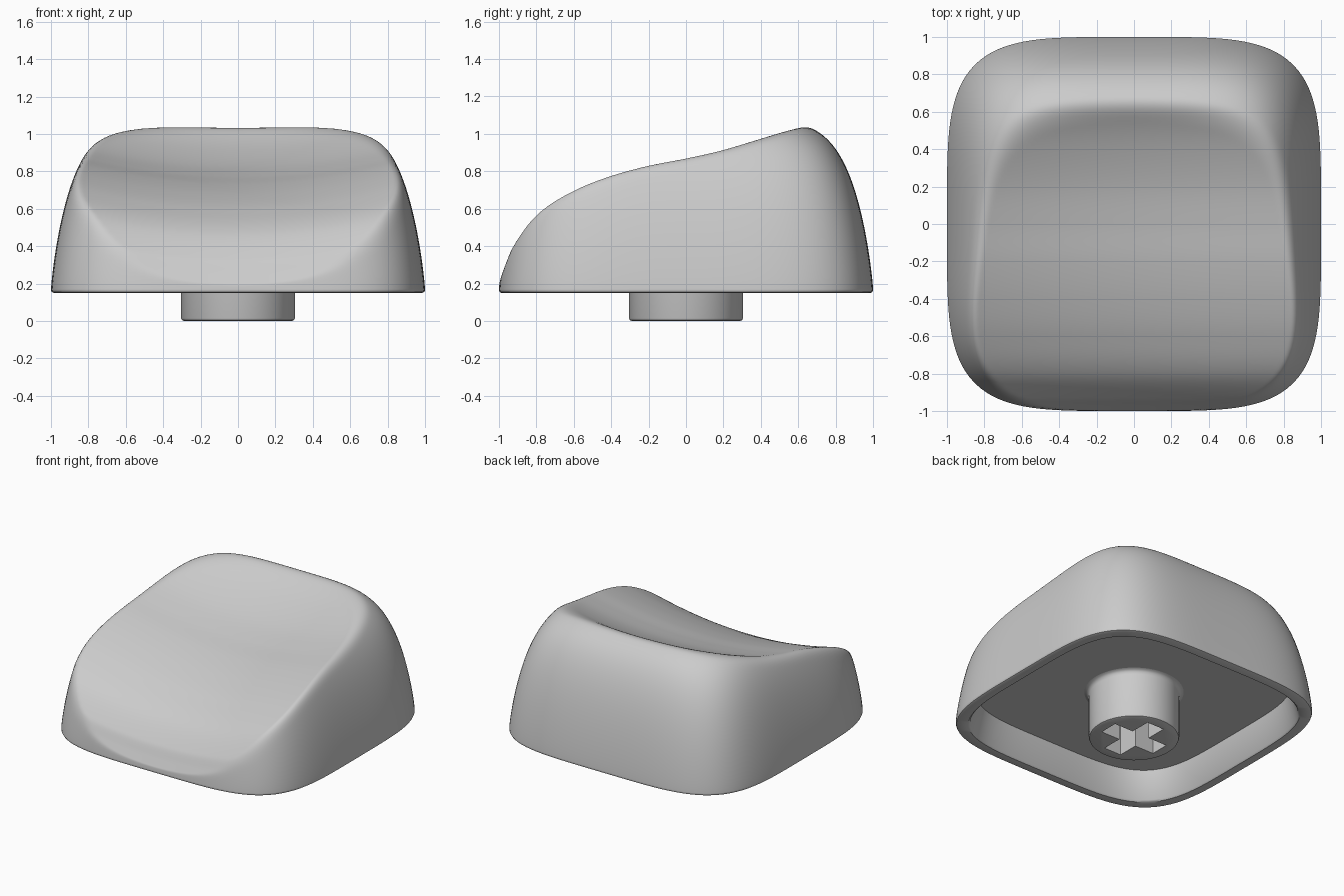
import bpy, bmesh, math
from mathutils import Vector

default = bpy.data.objects.get("Cube")
if default:
    bpy.data.objects.remove(default, do_unlink=True)

grey = bpy.data.materials.new("plain_grey")
grey.use_nodes = True
GREY = (0.6, 0.6, 0.6, 1)
grey.diffuse_color = GREY
grey.node_tree.nodes["Principled BSDF"].inputs["Base Color"].default_value = GREY

SQUARE = 4.3      # squareness of the plan outline
BASE = 0.165      # height where the outer wall starts
CEILING = 0.36    # underside of the top

# Centre line of the dished top: depth, height
DISH = [(-1, .19), (-.97, .25), (-.93, .33), (-.8, .475), (-.6, .59), (-.4, .67),
        (-.2, .73), (0, .775), (.2, .83), (.4, .91), (.55, .99), (.63, 1.055), (1, 1.4)]


def smooth_curve(pts, t):
    """Cubic interpolation through the points."""
    n = len(pts)
    i = next((k for k in range(n - 2) if t < pts[k + 1][0]), n - 2)

    def slope(k):
        a, b = pts[max(k - 1, 0)], pts[min(k + 1, n - 1)]
        return (b[1] - a[1]) / (b[0] - a[0])
    (x0, y0), (x1, y1) = pts[i], pts[i + 1]
    w = x1 - x0
    u = (t - x0) / w
    v = 1 - u
    return (y0 * v * v * (1 + 2 * u) + y1 * u * u * (1 + 2 * v)
            + w * u * v * (slope(i) * v - slope(i + 1) * u))


def outer_height(r, x, y):
    """Domed wall blended softly with the scooped top."""
    wall = BASE + 0.91 * (1 - r ** 7) ** 0.8
    top = smooth_curve(DISH, y) + 0.15 * x * x
    k = 0.08 * min(1, 4 * (wall - BASE)) + 1e-5
    h = max(k - abs(wall - top), 0) / k
    return max(BASE, min(wall, top) - h * h * k / 4)


def outline(r, count, power):
    """Points on a circle (power 2) or a rounded square."""
    pts = []
    for i in range(count):
        a = math.tau * i / count
        c, s = math.cos(a), math.sin(a)
        d = r / (abs(c) ** power + abs(s) ** power) ** (1 / power)
        pts.append((c * d, s * d))
    return pts


def loft(name, rings):
    """Skin a stack of rings and close both ends."""
    bm = bmesh.new()
    loops = [[bm.verts.new(p) for p in ring] for ring in rings]
    for a, b in zip(loops, loops[1:]):
        for i in range(len(a)):
            j = (i + 1) % len(a)
            bm.faces.new((a[i], a[j], b[j], b[i]))
    bm.faces.new(loops[0])
    bm.faces.new(loops[-1])
    bmesh.ops.recalc_face_normals(bm, faces=bm.faces)
    mesh = bpy.data.meshes.new(name)
    bm.to_mesh(mesh)
    bm.free()
    mesh.materials.append(grey)
    obj = bpy.data.objects.new(name, mesh)
    bpy.context.collection.objects.link(obj)
    return obj


def flat_rings(profile, count, power):
    return [[(x, y, z) for x, y in outline(r, count, power)] for r, z in profile]


# Cap shell: ceiling, inner wall, rounded lip, then the outer surface to the middle
inside = [(.875, CEILING), (.92, .16), (.93, .15), (.985, .15), (.996, .155)]
shell_rings = flat_rings(inside, 160, SQUARE)
STEPS = 76
for i in range(STEPS):
    r = 1 - (i / STEPS) ** 2
    shell_rings.append([(x, y, outer_height(r, x, y)) for x, y in outline(r, 160, SQUARE)])
shell = loft("cap_shell", shell_rings)

# Round stem with softened foot and a flare where it meets the ceiling
stem_profile = [(.288, 0), (.3, .005), (.305, .017), (.305, .325), (.309, .343),
                (.32, .355), (.335, CEILING), (.335, CEILING + .01)]
stem = loft("stem", flat_rings(stem_profile, 64, 2))

# Cross-shaped socket cut into the stem
ARM, HALF = 0.225, 0.07
quarter = [(ARM, -HALF), (ARM, HALF), (HALF, HALF)]
cross = []
for q in range(4):
    c, s = round(math.cos(q * math.pi / 2)), round(math.sin(q * math.pi / 2))
    cross += [(x * c - y * s, x * s + y * c) for x, y in quarter]
cutter = loft("socket_cutter", [[(x, y, z) for x, y in cross] for z in (-.1, CEILING - .01)])
cutter.hide_render = True
cut = stem.modifiers.new("socket", "BOOLEAN")
cut.operation = "DIFFERENCE"
cut.solver = "EXACT"
cut.object = cutter
bpy.context.view_layer.objects.active = stem
bpy.ops.object.modifier_apply(modifier=cut.name)
bpy.data.objects.remove(cutter, do_unlink=True)

# Smooth shading with crisp edges
for obj in (shell, stem):
    bpy.ops.object.select_all(action="DESELECT")
    obj.select_set(True)
    bpy.context.view_layer.objects.active = obj
    bpy.ops.object.shade_smooth_by_angle(angle=math.radians(40))
